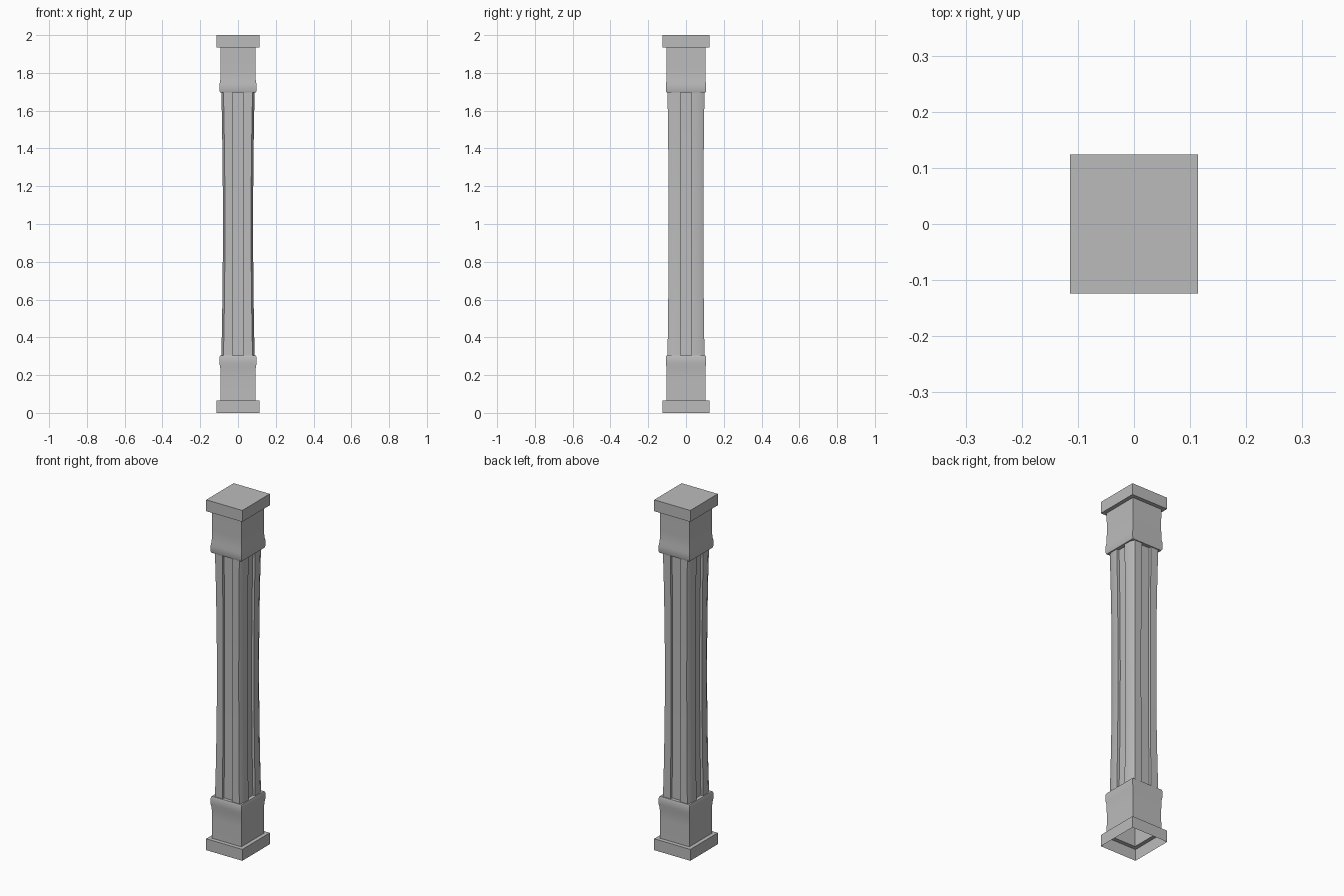
import bpy, bmesh, math

cube = bpy.data.objects.get("Cube")
if cube:
    bpy.data.objects.remove(cube, do_unlink=True)

stone = bpy.data.materials.new("grey stone")
stone.use_nodes = True
colour = (0.5, 0.5, 0.5, 1)
stone.diffuse_color = colour
stone.node_tree.nodes["Principled BSDF"].inputs["Base Color"].default_value = colour


def loft(name, rings, cap_top=False):
    """Skin a stack of matching closed rings, each a list of (x, y, z)."""
    bm = bmesh.new()
    loops = [[bm.verts.new(p) for p in ring] for ring in rings]
    count = len(loops[0])
    for low, high in zip(loops, loops[1:]):
        for i in range(count):
            j = (i + 1) % count
            bm.faces.new((low[i], low[j], high[j], high[i]))
    if cap_top:
        bm.faces.new(loops[-1])
    mesh = bpy.data.meshes.new(name)
    bm.to_mesh(mesh)
    bm.free()
    mesh.materials.append(stone)
    obj = bpy.data.objects.new(name, mesh)
    bpy.context.collection.objects.link(obj)
    bpy.ops.object.select_all(action='DESELECT')
    obj.select_set(True)
    bpy.context.view_layer.objects.active = obj
    bpy.ops.object.shade_smooth_by_angle(angle=math.radians(35))
    return obj


def rectangle(hx, hy, z):
    return [(-hx, -hy, z), (hx, -hy, z), (hx, hy, z), (-hx, hy, z)]


def shaft_ring(hx, hy, z):
    """Grooved section with bevelled corners, from one quarter turned about."""
    groove, depth, bx, by = 0.03, 0.015, 0.011, 0.024
    quarter = [(groove, -hy + depth), (groove, -hy), (hx - bx, -hy), (hx, -hy + by),
               (hx, -groove), (hx - depth, -groove)]
    right = quarter + [(x, -y) for x, y in reversed(quarter)]
    left = [(-x, -y) for x, y in right]
    return [(x, y, z) for x, y in right + left]


# Half profile of an end block: half width, half depth, height from the end
block = [(0.114, 0.124, 0), (0.114, 0.124, 0.065), (0.093, 0.103, 0.066),
         (0.093, 0.102, 0.18), (0.094, 0.103, 0.24), (0.098, 0.107, 0.262),
         (0.098, 0.107, 0.295), (0.094, 0.103, 0.305), (0.07, 0.08, 0.305)]

# Base is an open shell underneath, capital is closed on top
loft("base", [rectangle(*p) for p in block])
loft("capital", [rectangle(x, y, 2 - z) for x, y, z in reversed(block)], cap_top=True)

# Shaft narrows gently towards the middle
rings = []
steps = 8
for i in range(steps + 1):
    t = i / steps
    waist = 1 - (2 * t - 1) ** 2
    rings.append(shaft_ring(0.088 - 0.008 * waist, 0.098 - 0.006 * waist, 0.3 + 1.4 * t))
loft("shaft", rings)
